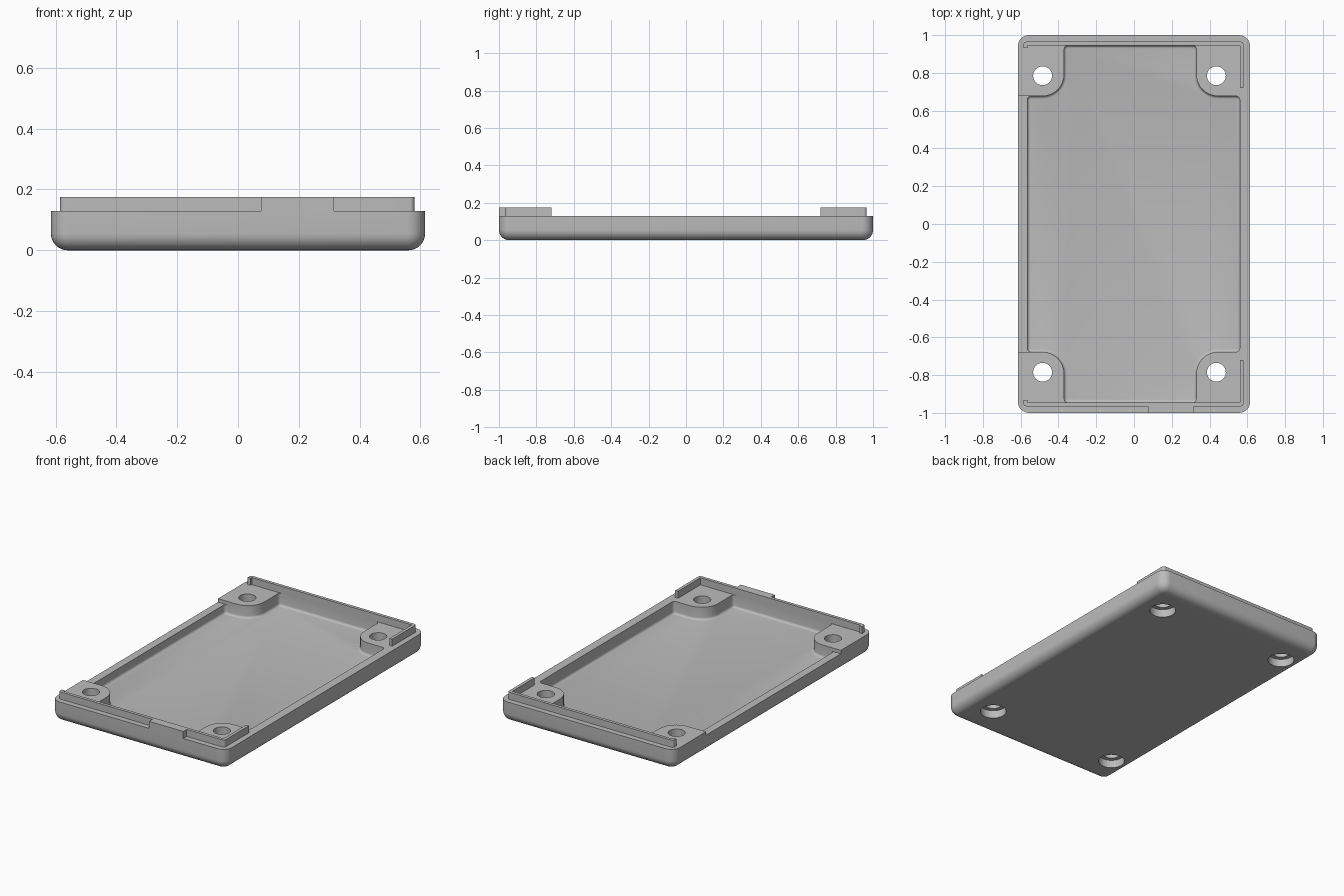
import bpy, bmesh, math
from mathutils import Vector

old = bpy.data.objects.get("Cube")
if old:
    bpy.data.objects.remove(old)

# Main dimensions
HALF_X, HALF_Y, RIM, LIP_TOP = 0.615, 1.0, 0.13, 0.175
FLOOR, LEFT_RIM = 0.05, 0.108
IN_LEFT, IN_RIGHT, IN_Y = -0.565, 0.56, 0.945
BOSS_LEFT, BOSS_RIGHT, BOSS_Y = -0.37, 0.33, 0.677
LIP_LEFT, LIP_RIGHT, LIP_Y = -0.585, 0.58, 0.965

grey = bpy.data.materials.new("plain grey")
grey.use_nodes = True
colour = (0.5, 0.5, 0.5, 1)
grey.diffuse_color = colour
grey.node_tree.nodes["Principled BSDF"].inputs["Base Color"].default_value = colour


def outline(corners, inset=0.0, steps=8):
    """Counter-clockwise right-angled polygon with rounded corners, moved inwards."""
    pts = []
    count = len(corners)
    for i, (x, y, r) in enumerate(corners):
        p = Vector((x, y))
        before = (p - Vector(corners[i - 1][:2])).normalized()
        after = (Vector(corners[(i + 1) % count][:2]) - p).normalized()
        convex = before.cross(after) > 0
        n1 = Vector((-before.y, before.x))
        n2 = Vector((-after.y, after.x))
        p += (n1 + n2) * inset
        if r == 0:
            pts.append(p)
            continue
        radius = max(r - inset if convex else r + inset, 0.003)
        centre = p + (after - before) * radius
        for k in range(steps + 1):
            a = math.pi / 2 * k / steps
            pts.append(centre - after * radius * math.cos(a) + before * radius * math.sin(a))
    return pts


def loft(name, corners, levels):
    """Solid through (height, inset) levels of one outline."""
    bm = bmesh.new()
    rings = [[bm.verts.new((p.x, p.y, z)) for p in outline(corners, d)] for z, d in levels]
    n = len(rings[0])
    for a, b in zip(rings, rings[1:]):
        for i in range(n):
            j = (i + 1) % n
            bm.faces.new((a[i], a[j], b[j], b[i]))
    bm.faces.new(rings[0][::-1])
    bm.faces.new(rings[-1])
    bmesh.ops.recalc_face_normals(bm, faces=bm.faces)
    mesh = bpy.data.meshes.new(name)
    bm.to_mesh(mesh)
    bm.free()
    mesh.materials.append(grey)
    ob = bpy.data.objects.new(name, mesh)
    bpy.context.collection.objects.link(ob)
    return ob


def fillet(z, r, steps=8):
    """Levels rounding the lower edge upwards from height z."""
    angles = [math.pi / 2 * k / steps for k in range(steps + 1)]
    return [(z + r * (1 - math.cos(a)), r * (1 - math.sin(a))) for a in angles]


def box(x0, x1, y0, y1, r=0.0):
    return [(x0, y0, r), (x1, y0, r), (x1, y1, r), (x0, y1, r)]


def activate(ob):
    bpy.ops.object.select_all(action='DESELECT')
    ob.select_set(True)
    bpy.context.view_layer.objects.active = ob


def cut(target, cutter):
    cutter.hide_render = True
    mod = target.modifiers.new("cut", 'BOOLEAN')
    mod.operation, mod.solver, mod.object = 'DIFFERENCE', 'EXACT', cutter
    activate(target)
    bpy.ops.object.modifier_apply(modifier=mod.name)
    bpy.data.objects.remove(cutter)


# Tray with rounded lower edge
tray = loft("tray", box(-HALF_X, HALF_X, -HALF_Y, HALF_Y, 0.06),
            fillet(0, 0.055) + [(RIM, 0)])

# Cavity that leaves a boss in each corner
s, b = 0.02, 0.115
lower = [(IN_LEFT, -BOSS_Y, s), (BOSS_LEFT, -BOSS_Y, b), (BOSS_LEFT, -IN_Y, s),
         (BOSS_RIGHT, -IN_Y, s), (BOSS_RIGHT, -BOSS_Y, b), (IN_RIGHT, -BOSS_Y, s)]
upper = [(x, -y, r) for x, y, r in reversed(lower)]
cut(tray, loft("cavity_cutter", lower + upper, fillet(FLOOR, 0.015, 4) + [(0.3, 0)]))

# Lowered rim along one long side
cut(tray, loft("rim_cutter", box(-0.7, -0.52, -BOSS_Y, BOSS_Y), [(LEFT_RIM, 0), (0.3, 0)]))

# Screw holes with wider recesses underneath
for x in (-0.484, 0.436):
    for y in (-0.785, 0.785):
        for r, z0, z1 in ((0.05, -0.1, 0.3), (0.077, -0.1, 0.05)):
            cut(tray, loft("hole_cutter", box(x - r, x + r, y - r, y + r, r * 0.999),
                           [(z0, 0), (z1, 0)]))


# Raised lips: a long hook at the back, two pieces and a flush tab at the front
def flip(corners):
    return [(x, -y, r) for x, y, r in reversed(corners)]


def right_hook(start):
    return [(IN_RIGHT, 0.72, 0), (LIP_RIGHT, 0.72, 0), (LIP_RIGHT, LIP_Y, 0.015),
            (start, LIP_Y, 0), (start, IN_Y, 0), (IN_RIGHT, IN_Y, 0)]


def left_hook(end):
    return [(end, IN_Y, 0), (end, LIP_Y, 0), (LIP_LEFT, LIP_Y, 0.015),
            (LIP_LEFT, 0.933, 0), (IN_LEFT, 0.933, 0), (IN_LEFT, IN_Y, 0)]


TAB = (0.075, 0.315)
back = right_hook(0)[:3] + left_hook(0)[2:] + right_hook(0)[5:]
lips = {"back_lip": back,
        "front_lip_long": flip(left_hook(TAB[0])),
        "front_lip_short": flip(right_hook(TAB[1])),
        "front_tab": box(TAB[0], TAB[1], -HALF_Y, -IN_Y)}
parts = [tray] + [loft(name, c, [(RIM, 0), (LIP_TOP, 0)]) for name, c in lips.items()]

for ob in parts:
    activate(ob)
    bpy.ops.object.shade_smooth_by_angle(angle=math.radians(30))
